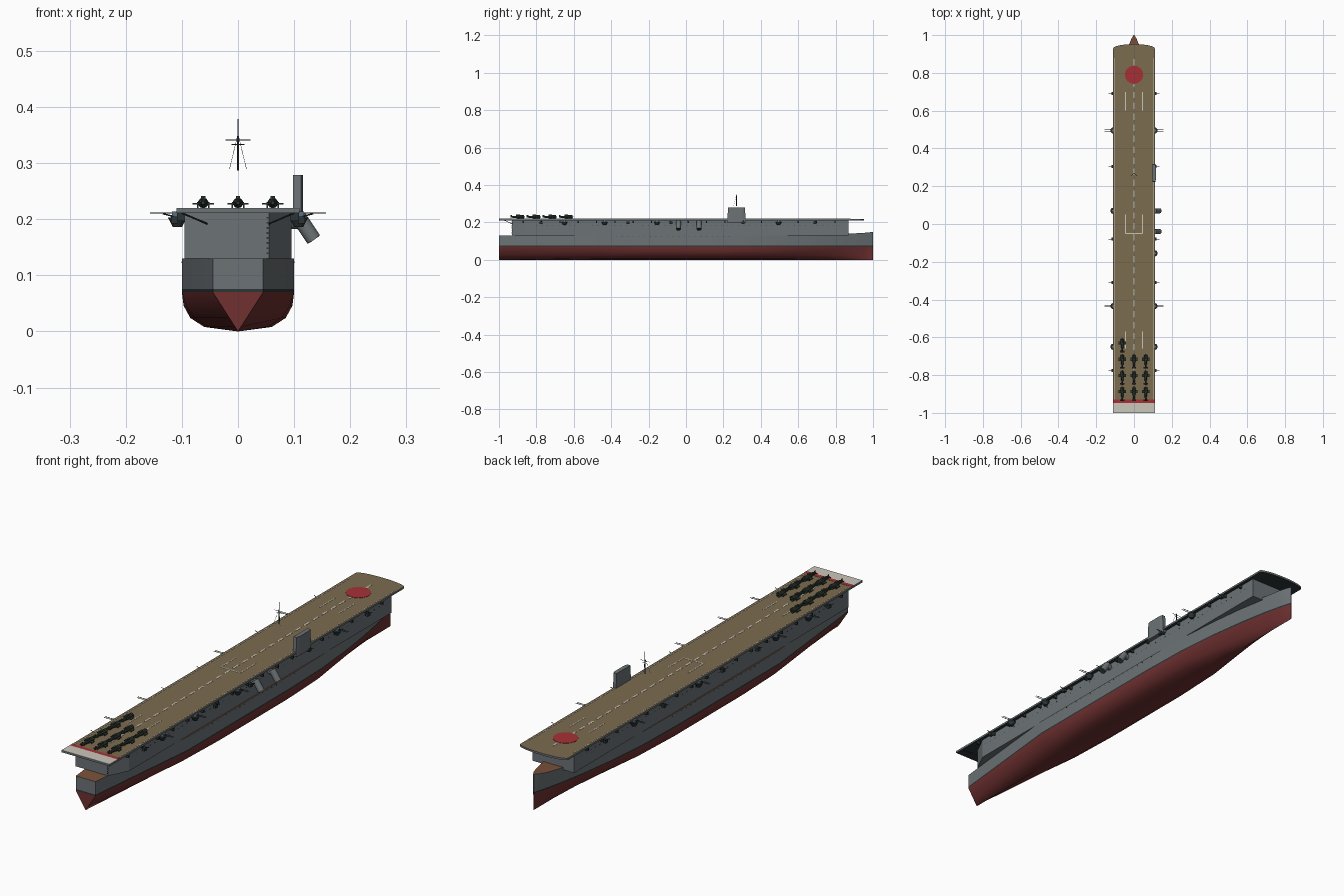
import bpy, bmesh, math
from mathutils import Vector

cube = bpy.data.objects.get("Cube")
if cube:
    bpy.data.objects.remove(cube, do_unlink=True)


def material(name, rgb):
    m = bpy.data.materials.new(name)
    m.use_nodes = True
    m.diffuse_color = (*rgb, 1)
    m.node_tree.nodes["Principled BSDF"].inputs["Base Color"].default_value = (*rgb, 1)
    return m


GREY = material("ship grey", (.15, .17, .18))
RED = material("hull red", (.16, .03, .03))
DARK = material("dark grey", (.025, .035, .036))
WOOD = material("deck tan", (.2, .15, .08))
BROWN = material("brown planking", (.2, .085, .045))
WHITE = material("marking white", (.6, .57, .5))
MARK = material("marking red", (.38, .03, .035))
GREEN = material("aircraft green", (.03, .045, .035))
BLUE = material("gun blue grey", (.11, .16, .22))


def finish(name, bm, *mats, smooth=False):
    bmesh.ops.recalc_face_normals(bm, faces=bm.faces)
    mesh = bpy.data.meshes.new(name)
    bm.to_mesh(mesh)
    bm.free()
    for m in mats:
        mesh.materials.append(m)
    ob = bpy.data.objects.new(name, mesh)
    bpy.context.collection.objects.link(ob)
    if smooth:
        bpy.ops.object.select_all(action='DESELECT')
        ob.select_set(True)
        bpy.context.view_layer.objects.active = ob
        bpy.ops.object.shade_smooth_by_angle(angle=math.radians(28))
    return ob


def add_box(bm, x, y, z, mat=0):
    """Box between the (low, high) pairs x, y, z."""
    v = [bm.verts.new((a, b, c)) for c in z for a, b in
         ((x[0], y[0]), (x[1], y[0]), (x[1], y[1]), (x[0], y[1]))]
    sides = [[i, (i + 1) % 4, (i + 1) % 4 + 4, i + 4] for i in range(4)]
    for f in [[3, 2, 1, 0], [4, 5, 6, 7]] + sides:
        bm.faces.new([v[i] for i in f]).material_index = mat


def add_rod(bm, a, b, r1, r2=None, n=6, mat=0):
    """Cone or cylinder from a to b."""
    a, b = Vector(a), Vector(b)
    old = set(bm.faces)
    rot = (b - a).to_track_quat('Z', 'Y').to_matrix().to_4x4()
    rot.translation = (a + b) / 2
    bmesh.ops.create_cone(bm, cap_ends=True, segments=n, radius1=r1,
                          radius2=r1 if r2 is None else r2, depth=(b - a).length, matrix=rot)
    for f in set(bm.faces) - old:
        f.material_index = mat


def prism(name, outline, z0, z1, *mats, smooth=False):
    """Upright prism; the second material goes on top, the third underneath."""
    bm = bmesh.new()
    low, high = ([bm.verts.new((x, y, z)) for x, y in outline] for z in (z0, z1))
    bm.faces.new(low).material_index = len(mats) - 1 if len(mats) > 2 else 0
    bm.faces.new(high).material_index = min(1, len(mats) - 1)
    for i in range(len(low)):
        j = (i + 1) % len(low)
        bm.faces.new((low[i], low[j], high[j], high[i]))
    return finish(name, bm, *mats, smooth=smooth)


# Hull: stations of (y, half width, fullness, deck height, waterline share)
stations = [(-1, .045, 0, .13, 1), (-.47, .1, .85, .13, 1), (-.25, .1, 1, .13, 1),
            (.2, .1, 1, .13, 1), (.42, .096, .9, .13, .98), (.6, .083, .6, .131, .93),
            (.75, .066, .35, .134, .85), (.87, .046, .15, .14, .75),
            (.95, .026, .05, .144, .6), (.98, .014, 0, .147, .5), (1, .002, 0, .149, .8)]
full = [(0, 0), (.6, .008), (.85, .024), (.97, .046), (1, .07)]
bm = bmesh.new()
rows = []
for y, w, fat, top, share in stations:
    half = []
    for k, (u, z) in enumerate(full):
        vee = z / .07
        half.append((w * share * (vee + (u - vee) * fat), z))
    half += [(w * (share + (1 - share) * .1), .076), (w, top)]
    ring = [(-x, z) for x, z in reversed(half[1:])] + half
    rows.append([bm.verts.new((x, y, z)) for x, z in ring])
count = len(rows[0])
for a, b in zip(rows, rows[1:]):
    for i in range(count):
        j = (i + 1) % count
        f = bm.faces.new((a[i], a[j], b[j], b[i]))
        z = f.calc_center_median().z
        f.material_index = 3 if j == 0 else 0 if z > .08 else 2 if z > .0705 else 1
# Transom and stem, split at the paint lines
for row in (rows[0], rows[-1]):
    for lo, hi, m in ((0, 1, 0), (1, 2, 2)):
        bm.faces.new((row[lo], row[hi], row[-1 - hi], row[-1 - lo])).material_index = m
    bm.faces.new(row[2:-2]).material_index = 1
finish("hull", bm, GREY, RED, DARK, BROWN, smooth=True)

# Hangar with its cut starboard corner
prism("hangar", [(-.095, -.93), (.055, -.93), (.095, -.85), (.095, .87), (-.095, .87)],
      .13, .212, GREY)

# Flight deck with a rounded forward edge
curve = [(.11 * math.cos(t), .93 + .022 * math.sin(t))
         for t in (math.pi * i / 16 for i in range(17))]
prism("flight_deck", [(-.11, -1), (.11, -1)] + curve, .211, .219, GREY, WOOD, DARK)

# Painted deck markings as thin plates
bm = bmesh.new()
Z = (.2185, .2198)
add_box(bm, (-.11, .11), (-1, -.947), Z)
for i in range(31):
    y = -.9 + i * .058
    add_box(bm, (-.0035, .0035), (y, y + .034), Z)
for s in (-1, 1):
    add_box(bm, sorted((s * .1, s * .1025)), (-.93, .88), Z)
    for y0, y1 in ((-.66, -.57), (-.05, .05), (.6, .7)):
        add_box(bm, (s * .045 - .002, s * .045 + .002), (y0, y1), Z)
add_box(bm, (-.045, .045), (-.052, -.047), Z)
finish("white_deck_lines", bm, WHITE)
bm = bmesh.new()
add_box(bm, (-.11, .11), (-.947, -.93), Z)
add_rod(bm, (0, .79, Z[0]), (0, .79, .2203), .048, n=32)
finish("red_deck_marks", bm, MARK)

# Island
bm = bmesh.new()
outline = [(.098, .22), (.112, .22), (.116, .235), (.116, .305), (.112, .32), (.098, .32)]
low = [bm.verts.new((x, y, .2)) for x, y in outline]
high = [bm.verts.new((x, .27 + (y - .27) * .9, .279)) for x, y in outline]
bm.faces.new(low)
bm.faces.new(high)
for i in range(6):
    j = (i + 1) % 6
    bm.faces.new((low[i], low[j], high[j], high[i]))
finish("island", bm, GREY)

# Mast with yards and stays
bm = bmesh.new()
add_rod(bm, (0, .27, .287), (0, .27, .345), .0016)
add_rod(bm, (0, .27, .345), (0, .27, .379), .0008)
for z, w in ((.341, .022), (.333, .012)):
    add_rod(bm, (-w, .27, z), (w, .27, z), .0008)
for s in (-1, 1):
    add_rod(bm, (s * .015, .255, .29), (0, .27, .352), .0005, n=4)
finish("mast", bm, DARK)

# Exhaust funnels turned down over the side
for i, y in enumerate((-.04, .07)):
    bm = bmesh.new()
    add_rod(bm, (.09, y, .195), (.115, y, .195), .012, n=14)
    add_rod(bm, (.108, y, .204), (.135, y, .164), .0135, n=14)
    add_rod(bm, (.135, y, .164), (.1355, y, .1633), .0115, n=14, mat=1)
    finish(f"exhaust_funnel_{i + 1}", bm, GREY, DARK, smooth=True)

# Twin gun tubs: (y, sides)
for y, sides in ((.495, (-1, 1)), (.07, (-1,)), (-.155, (1,)), (-.435, (-1, 1)), (-.65, (-1, 1))):
    for s in sides:
        bm = bmesh.new()
        add_rod(bm, (s * .108, y, .186), (s * .108, y, .203), .008, .017, n=12, mat=1)
        add_box(bm, (s * .11 - .008, s * .11 + .008), (y - .007, y + .007), (.203, .2135))
        for d in (-.004, .004):
            add_rod(bm, (s * .112, y + d, .211), (s * .157, y + d, .211), .0012, mat=1)
        finish("twin_gun_" + ("left" if s > 0 else "right"), bm, BLUE, DARK)

# Light guns
for y in (.69, .305, -.08, -.31, -.775):
    for s in (-1, 1):
        bm = bmesh.new()
        add_box(bm, (s * .113 - .006, s * .113 + .006), (y - .008, y + .008), (.192, .205))
        add_rod(bm, (s * .115, y, .205), (s * .134, y, .21), .0013)
        finish("light_gun_" + ("left" if s > 0 else "right"), bm, DARK)

# Brackets under the deck edge, portholes and stern struts
bm = bmesh.new()
for s in (-1, 1):
    for i in range(18):
        y = -.87 + i * .098
        add_box(bm, sorted((s * .094, s * .109)), (y - .003, y + .003), (.197, .211))
    for i in range(56):
        y = -.83 + i * .03
        add_box(bm, sorted((s * .094, s * .0955)), (y - .002, y + .002), (.183, .186))
    for i in range(22):
        y = -.4 + i * .03
        add_box(bm, sorted((s * .099, s * .1005)), (y - .002, y + .002), (.122, .125))
    add_rod(bm, (s * .1, -.97, .211), (s * .055, -.93, .192), .0016)
for i in range(8):
    add_box(bm, (.051, .054), (-.932, -.93), (.138 + i * .009, .141 + i * .009))
finish("brackets_and_portholes", bm, DARK)


# Parked aircraft, noses forward
def aircraft(x, y):
    bm = bmesh.new()
    z = .229
    add_rod(bm, (x, y + .008, z), (x, y + .034, z), .0095, n=10)
    add_rod(bm, (x, y - .038, z), (x, y + .008, z), .003, .0085, n=10)
    add_rod(bm, (x, y + .034, z), (x, y + .04, z), .004, .001, n=8)
    add_box(bm, (x - .019, x + .019), (y + .004, y + .021), (.226, .2285))
    add_box(bm, (x - .011, x + .011), (y - .037, y - .029), (.229, .2305))
    add_box(bm, (x - .001, x + .001), (y - .038, y - .029), (.229, .239))
    add_box(bm, (x - .004, x + .004), (y - .008, y + .012), (.234, .2415))
    for s in (-1, 1):
        add_box(bm, (x + s * .01 - .0015, x + s * .01 + .0015), (y + .012, y + .02), (.219, .227))
    finish("aircraft", bm, GREEN, smooth=True)


for row in range(4):
    for x in (-.062, 0, .062) if row < 3 else (-.062,):
        aircraft(x, -.9 + row * .086)
